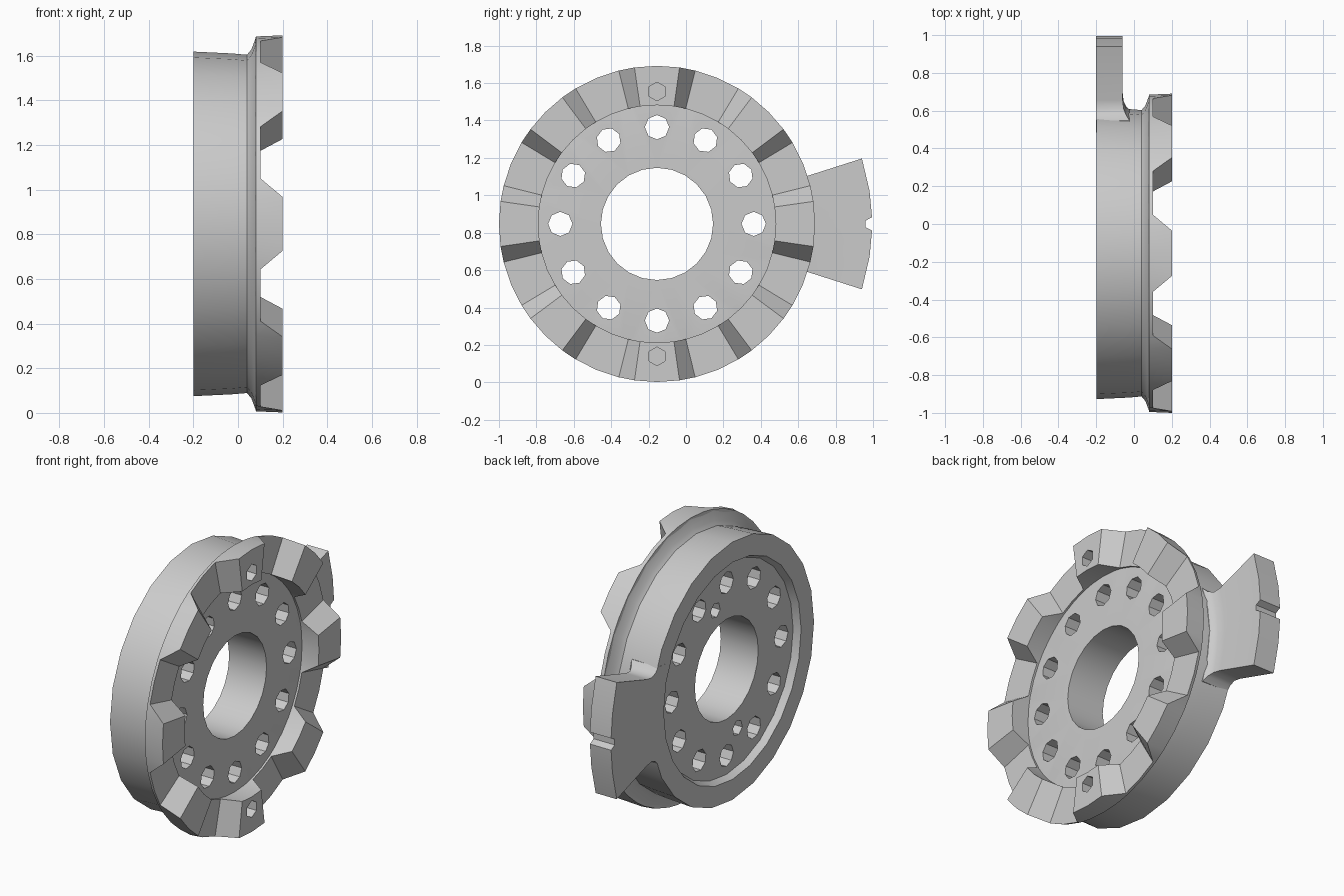
import bpy
import bmesh
from math import radians, sin, cos, pi

cube = bpy.data.objects.get("Cube")
if cube:
    bpy.data.objects.remove(cube, do_unlink=True)

CY, CZ = -0.155, 0.847   # wheel axis runs along x through this point

steel = bpy.data.materials.new("plain grey")
steel.use_nodes = True
GREY = (0.6, 0.6, 0.6, 1)
steel.diffuse_color = GREY
steel.node_tree.nodes["Principled BSDF"].inputs["Base Color"].default_value = GREY


def polar(x, r, a):
    return (x, CY + r * cos(a), CZ + r * sin(a))


def finish(bm, name):
    bmesh.ops.recalc_face_normals(bm, faces=bm.faces[:])
    mesh = bpy.data.meshes.new(name)
    bm.to_mesh(mesh)
    bm.free()
    mesh.materials.append(steel)
    obj = bpy.data.objects.new(name, mesh)
    bpy.context.collection.objects.link(obj)
    return obj


def loft(name, sections, closed):
    """Skin between matching closed sections; close into a ring or cap with quads."""
    bm = bmesh.new()
    rows = [[bm.verts.new(p) for p in s] for s in sections]
    n = len(rows[0])
    pairs = list(zip(rows, rows[1:]))
    if closed:
        pairs.append((rows[-1], rows[0]))
    else:
        for row in (rows[0], rows[-1]):
            for i in range(n // 2 - 1):
                bm.faces.new((row[i], row[i + 1], row[n - 2 - i], row[n - 1 - i]))
    for a, b in pairs:
        for i in range(n):
            j = (i + 1) % n
            bm.faces.new((a[i], a[j], b[j], b[i]))
    return finish(bm, name)


def activate(obj):
    bpy.ops.object.select_all(action='DESELECT')
    obj.select_set(True)
    bpy.context.view_layer.objects.active = obj


def drill(target, holes):
    """Cut holes given as (radius from axis, angle, hole radius, sides, x0, x1)."""
    bm = bmesh.new()
    for r, deg, size, sides, x0, x1 in holes:
        _, y, z = polar(0, r, radians(deg))
        turns = [radians(deg) + 2 * pi * k / sides for k in range(sides)]
        ends = [[bm.verts.new((x, y + size * cos(t), z + size * sin(t)))
                 for t in turns] for x in (x0, x1)]
        for e in ends:
            bm.faces.new(e)
        for k in range(sides):
            m = (k + 1) % sides
            bm.faces.new((ends[0][k], ends[0][m], ends[1][m], ends[1][k]))
    cutter = finish(bm, "hole_cutter")
    cutter.hide_render = True
    mod = target.modifiers.new("holes", 'BOOLEAN')
    mod.operation = 'DIFFERENCE'
    mod.solver = 'EXACT'
    mod.object = cutter
    activate(target)
    bpy.ops.object.modifier_apply(modifier=mod.name)
    bpy.data.objects.remove(cutter, do_unlink=True)


# Wheel body: rim, groove, flare, disc with recessed back and central bore
profile = [(-0.199, 0.772), (-0.03, 0.764), (0.04, 0.758), (0.06, 0.782),
           (0.08, 0.835), (0.088, 0.8), (0.088, 0.3),
           (-0.16, 0.3), (-0.16, 0.63), (-0.199, 0.65)]
SEG = 24
body = loft("wheel_body", [[polar(x, r, 2 * pi * k / SEG) for x, r in profile]
                           for k in range(SEG)], True)
drill(body, [(0.517, 30 * k, 0.065, 8, -0.4, 0.4) for k in range(12)]
      + [(0.405, a, 0.046, 6, -0.4, -0.05) for a in (75, 255)])

# Toothed coupling ring: eight trapezoid teeth with sloping flanks
tooth = [(-14, 0.1), (-8.2, 0.2), (0, 0.2), (8.2, 0.2), (14, 0.1), (22.5, 0.1)]
sections = []
for t in range(8):
    for off, top in tooth:
        a = radians(45 * t + off)
        sections.append([polar(0.05, 0.635, a), polar(0.08, 0.84, a),
                         polar(top, 0.845, a), polar(top, 0.635, a)])
ring = loft("tooth_ring", sections, True)
drill(ring, [(0.708, a, 0.05, 6, 0.12, 0.4) for a in (90, 270)])

# Side tab: fan-shaped lug with flared root and a small notch in its outer edge
rows = [(0.7, 24, -0.02), (0.762, 22.5, -0.025), (0.775, 20, -0.04),
        (0.805, 18.2, -0.055), (0.85, 17.7, -0.06), (1.15, 17.7, -0.06)]
columns = [-1, -0.5, -0.1, -0.05, 0.05, 0.1, 0.5, 1]
sections = []
for f in columns:
    front, back = [], []
    for r, half, x in rows:
        if r > 1 and abs(f) < 0.08:
            r -= 0.035
        a = radians(half * f)
        front.append(polar(x, r, a))
        back.append(polar(-0.2, r, a))
    sections.append(front + back[::-1])
tab = loft("side_tab", sections, False)

for obj, limit in ((body, 28), (ring, 20), (tab, 40)):
    activate(obj)
    bpy.ops.object.shade_smooth_by_angle(angle=radians(limit))
